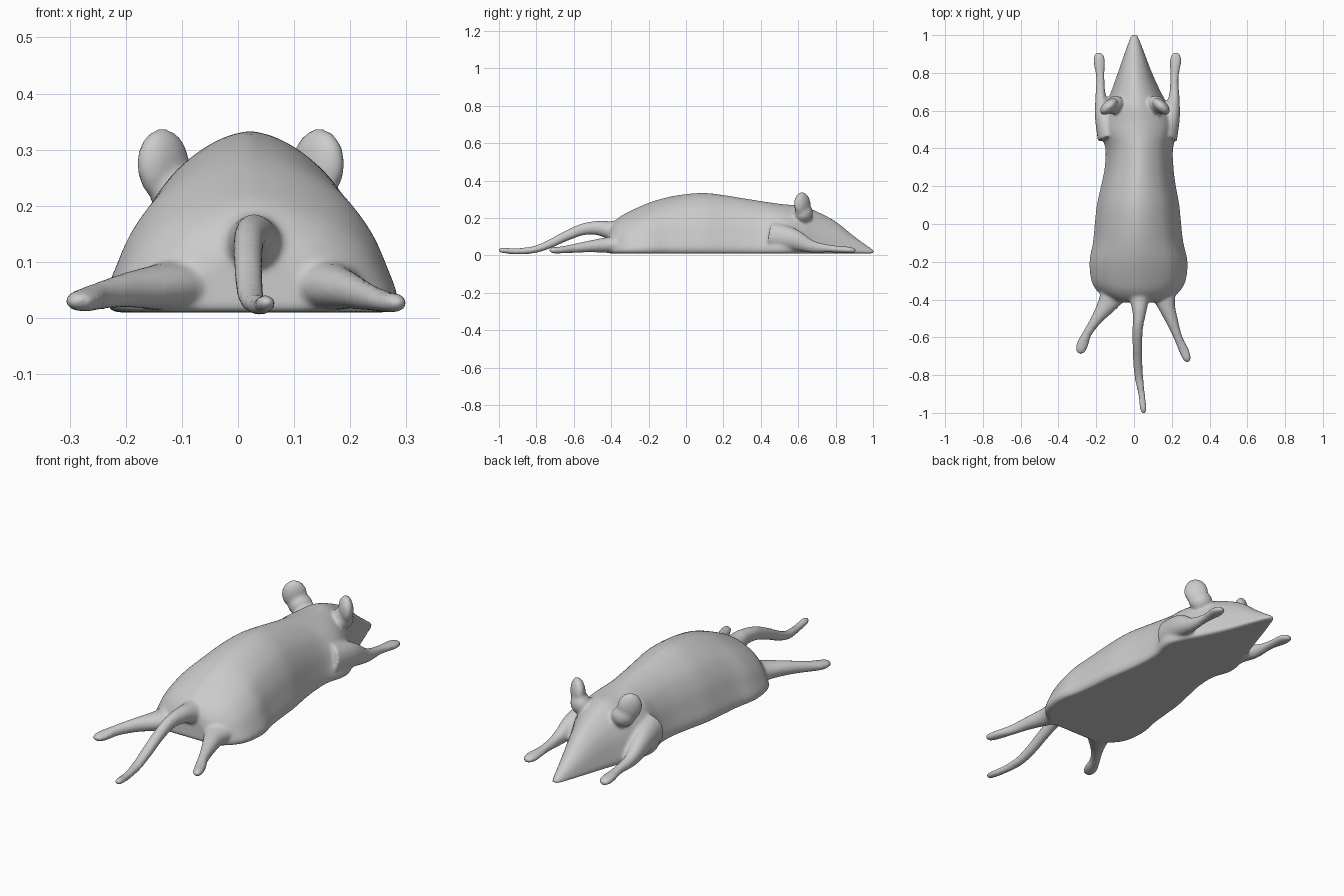
import bpy, bmesh, math
from mathutils import Vector, Matrix

if "Cube" in bpy.data.objects:
    bpy.data.objects.remove(bpy.data.objects["Cube"])

bm = bmesh.new()


def spline(rows, steps):
    """Catmull-Rom interpolation of rows of numbers."""
    pts = [Vector(r) for r in rows]
    out = []
    for i in range(len(pts) - 1):
        p0, p1 = pts[max(i - 1, 0)], pts[i]
        p2, p3 = pts[i + 1], pts[min(i + 2, len(pts) - 1)]
        for s in range(steps):
            t = s / steps
            out.append(0.5 * (2 * p1 + (p2 - p0) * t
                              + (2 * p0 - 5 * p1 + 4 * p2 - p3) * t * t
                              + (3 * p1 - p0 - 3 * p2 + p3) * t ** 3))
    return out + [pts[-1]]


def loft(rings):
    """Skin a list of closed rings and cap both ends."""
    loops = [[bm.verts.new(p) for p in ring] for ring in rings]
    faces = [bm.faces.new(loops[0]), bm.faces.new(loops[-1][::-1])]
    n = len(loops[0])
    for a, b in zip(loops, loops[1:]):
        for i in range(n):
            j = (i + 1) % n
            faces.append(bm.faces.new((a[i], b[i], b[j], a[j])))
    bmesh.ops.recalc_face_normals(bm, faces=faces)


def limb(rows, sides=20):
    """Tapered round tube; rows are x, y, z, half width, half height."""
    path = spline(rows, 6)
    rings = []
    for i, p in enumerate(path):
        d = (path[min(i + 1, len(path) - 1)] - path[max(i - 1, 0)])
        d = Vector(d[:3]).normalized()
        side = d.cross(Vector((0, 0, 1))).normalized()
        up = side.cross(d)
        c = Vector(p[:3])
        rings.append([c + side * (math.cos(a) * p[3]) + up * (math.sin(a) * p[4])
                      for a in (2 * math.pi * k / sides for k in range(sides))])
    loft(rings)


# Body and head: y, left x, right x, top z
body = [
    (1.004, -.014, .016, .028), (.98, -.024, .028, .044), (.9, -.052, .058, .102),
    (.8, -.086, .096, .182), (.7, -.122, .142, .235), (.62, -.155, .185, .266),
    (.54, -.178, .225, .272), (.48, -.178, .228, .279), (.4, -.152, .207, .291),
    (.3, -.155, .209, .307), (.2, -.175, .222, .323), (.1, -.197, .24, .334),
    (0, -.208, .25, .328), (-.1, -.218, .262, .311), (-.2, -.236, .284, .281),
    (-.3, -.226, .274, .236), (-.36, -.192, .24, .202), (-.4, -.14, .19, .16),
    (-.415, -.09, .14, .12)]
half = spline([(0, 1), (.2, .965), (.42, .88), (.64, .74), (.82, .53),
               (.93, .3), (1, .1), (.95, 0)], 4)
outline = half + [Vector((-p.x, p.y)) for p in half[:0:-1]]
rings = []
for y, xl, xr, h in spline(body, 4):
    cx, hw = (xl + xr) / 2, (xr - xl) / 2
    rings.append([Vector((cx + p.x * hw, y, .01 + p.y * (h - .01))) for p in outline])
loft(rings)

# Front legs, mirrored about the body centre line
front_leg = [
    (-.125, .46, .10, .07, .08), (-.16, .57, .085, .048, .06),
    (-.176, .67, .048, .029, .034), (-.178, .77, .036, .022, .02),
    (-.184, .86, .029, .031, .018), (-.186, .895, .026, .024, .014),
    (-.186, .908, .025, .01, .007)]
limb(front_leg)
limb([(.036 - x, y, z, w, h) for x, y, z, w, h in front_leg])

# Back legs
limb([(-.09, -.33, .06, .085, .05), (-.135, -.415, .055, .056, .042),
      (-.195, -.5, .05, .032, .032), (-.245, -.575, .04, .024, .025),
      (-.272, -.635, .032, .031, .021), (-.284, -.672, .03, .025, .016),
      (-.288, -.687, .03, .01, .007)])
limb([(.15, -.33, .06, .085, .05), (.168, -.42, .055, .05, .042),
      (.2, -.51, .048, .033, .032), (.233, -.6, .037, .023, .024),
      (.262, -.665, .029, .026, .019), (.28, -.71, .027, .022, .017),
      (.285, -.732, .027, .01, .007)])

# Tail
limb([(.027, -.3, .13, .09, .08), (.028, -.39, .132, .056, .053),
      (.028, -.47, .146, .036, .039), (.02, -.55, .139, .028, .032),
      (.018, -.64, .104, .026, .027), (.02, -.73, .06, .025, .023),
      (.026, -.81, .031, .023, .019), (.04, -.9, .022, .018, .017),
      (.049, -.975, .026, .018, .015), (.051, -1.003, .03, .01, .009)])

# Ears: flattened ovals slanting outwards and back, with a stub to the head
for s in (-1, 1):
    turn = Matrix.Rotation(s * math.radians(-42), 4, 'Z') @ Matrix.Rotation(s * math.radians(8), 4, 'Y')
    place = Matrix.Translation((.005 + s * .138, .622, .272)) @ turn
    bmesh.ops.create_uvsphere(bm, u_segments=24, v_segments=16, radius=1,
                              matrix=place @ Matrix.Diagonal((.056, .032, .066, 1)))
    stub = Matrix.Translation((.008 + s * .115, .63, .225)) @ turn
    bmesh.ops.create_uvsphere(bm, u_segments=24, v_segments=16, radius=1,
                              matrix=stub @ Matrix.Diagonal((.055, .045, .05, 1)))

# One fused, softly smoothed skin
mesh = bpy.data.meshes.new("mouse_skin")
bm.to_mesh(mesh)
bm.free()
obj = bpy.data.objects.new("mouse_skin", mesh)
bpy.context.collection.objects.link(obj)
grey = bpy.data.materials.new("light_grey")
grey.diffuse_color = (.6, .6, .6, 1)
grey.use_nodes = True
grey.node_tree.nodes["Principled BSDF"].inputs["Base Color"].default_value = grey.diffuse_color
mesh.materials.append(grey)
fuse = obj.modifiers.new("fuse", 'REMESH')
fuse.mode = 'VOXEL'
fuse.voxel_size = .008
fuse.use_smooth_shade = True
soft = obj.modifiers.new("soften", 'SMOOTH')
soft.factor = .5
soft.iterations = 6
